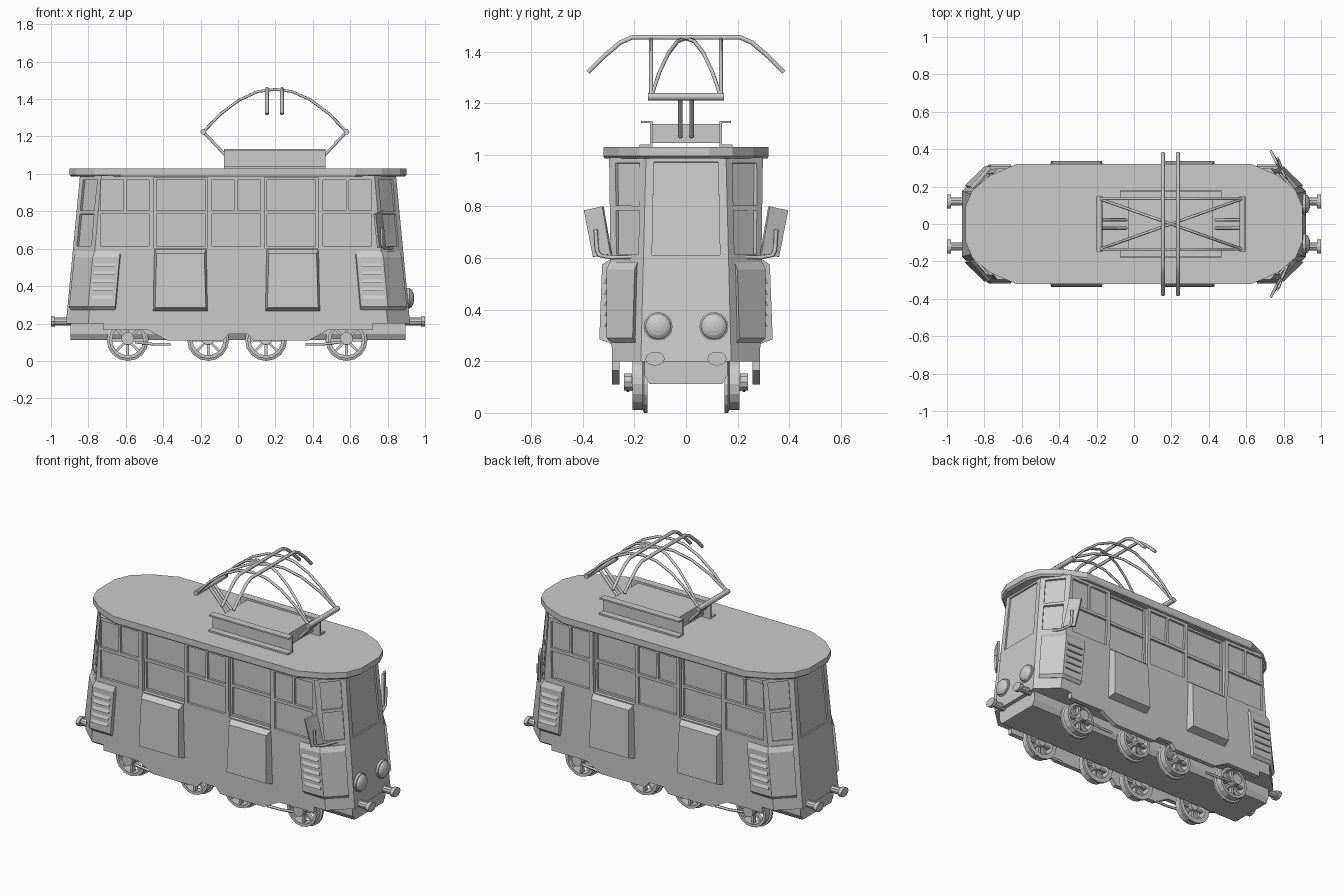
import bpy, bmesh
from math import sin, cos, pi
from mathutils import Vector

if "Cube" in bpy.data.objects:
    bpy.data.objects.remove(bpy.data.objects["Cube"])

SIGNS = [(sx, sy) for sx in (1, -1) for sy in (1, -1)]


def mesh(name, verts, faces):
    me = bpy.data.meshes.new(name)
    me.from_pydata([tuple(v) for v in verts], [], faces)
    bm = bmesh.new()
    bm.from_mesh(me)
    bmesh.ops.recalc_face_normals(bm, faces=bm.faces)
    bm.to_mesh(me)
    bm.free()
    ob = bpy.data.objects.new(name, me)
    bpy.context.collection.objects.link(ob)
    return ob


def loft(name, rings, close=False):
    """Skin equal-length rings; cap both ends or close into a loop."""
    n, m = len(rings[0]), len(rings)
    verts = [v for r in rings for v in r]
    faces = []
    for i in range(m if close else m - 1):
        a, b = i * n, (i + 1) % m * n
        faces += [(a + j, a + (j + 1) % n, b + (j + 1) % n, b + j) for j in range(n)]
    if not close:
        faces += [tuple(range(n)), tuple(range((m - 1) * n, m * n))]
    return mesh(name, verts, faces)


def box(name, x0, x1, y0, y1, z0, z1):
    return loft(name, [[(x0, y0, z), (x1, y0, z), (x1, y1, z), (x0, y1, z)] for z in (z0, z1)])


def lathe(name, prof, origin, axis, n=16, close=True, squash=(1, 1)):
    """Revolve (radius, distance) points about the x or y axis."""
    ox, oy, oz = origin
    rings = []
    for r, d in prof:
        ring = []
        for i in range(n):
            p, q = r * cos(2 * pi * i / n) * squash[0], r * sin(2 * pi * i / n) * squash[1]
            ring.append((ox + d, oy + p, oz + q) if axis == 'x' else (ox + p, oy + d, oz + q))
        rings.append(ring)
    return loft(name, rings, close)


def tube(name, pts, r):
    cu = bpy.data.curves.new(name, 'CURVE')
    cu.dimensions = '3D'
    cu.bevel_depth, cu.bevel_resolution, cu.use_fill_caps = r, 1, True
    sp = cu.splines.new('POLY')
    sp.points.add(len(pts) - 1)
    for p, c in zip(sp.points, pts):
        p.co = (*c, 1)
    ob = bpy.data.objects.new(name, cu)
    bpy.context.collection.objects.link(ob)
    bpy.ops.object.select_all(action='DESELECT')
    bpy.context.view_layer.objects.active = ob
    ob.select_set(True)
    bpy.ops.object.convert(target='MESH')


def dims(z):
    """Body plan at height z: end x, end half width, corner x, side y."""
    t = (z - .2) / .79
    return .92 - .075 * t, .175 - .02 * t, .80 - .07 * t, .287 + .011 * t


def body_ring(z):
    e, a, c, s = dims(z)
    q = [(e, a), (c, s), (-c, s), (-e, a)]
    return [(x, y, z) for x, y in q] + [(x, -y, z) for x, y in reversed(q)]


# Body shell
body = loft("body", [body_ring(.2), body_ring(.99)])


def cut_block(quad, u0, u1, v0, v1, depth, cv, cf):
    """Add a cutter block standing on part of a wall given by four corners."""
    a, b, c, d = [Vector(p) for p in quad]
    nrm = (b - a).cross(d - a).normalized()
    if nrm.dot(Vector((a.x + b.x if abs(nrm.x) > .3 else 0, a.y + b.y, 0))) < 0:
        nrm = -nrm
    k = len(cv)
    for off in (-depth, .03):
        for u, v in ((u0, v0), (u1, v0), (u1, v1), (u0, v1)):
            cv.append(a.lerp(b, u).lerp(d.lerp(c, u), v) + nrm * off)
    cf.extend(tuple(k + i for i in f) for f in ((0, 1, 2, 3), (4, 5, 6, 7), (0, 1, 5, 4),
                                               (1, 2, 6, 5), (2, 3, 7, 6), (3, 0, 4, 7)))


def carve(blocks):
    """Cut a list of non-overlapping recesses out of the body."""
    cv, cf = [], []
    for b in blocks:
        cut_block(*b, cv, cf)
    cutter = mesh("window_cutter", cv, cf)
    cutter.hide_render = True
    mod = body.modifiers.new("windows", 'BOOLEAN')
    mod.operation, mod.solver, mod.object = 'DIFFERENCE', 'EXACT', cutter
    bpy.context.view_layer.objects.active = body
    bpy.ops.object.modifier_apply(modifier="windows")
    bpy.data.objects.remove(cutter)


def vz(z):
    return (z - .2) / .79


# Window recesses: deep door bays first, then all panes
LOW, UP = (vz(.615), vz(.785)), (vz(.803), vz(.968))
bays, panes = [], []
for sy in (1, -1):
    s0, s1 = sy * .287, sy * .298
    side = [(-1, s0, .2), (1, s0, .2), (1, s1, .99), (-1, s1, .99)]
    for x0, x1, split in ((-.735, -.475, 1), (-.435, -.175, 0), (-.14, .12, 1), (.155, .415, 0), (.455, .715, 1)):
        m, dep = (x0 + x1) / 2, .014 if split else .034
        if not split:
            bays.append((side, (x0 + .987) / 2, (x1 + 1.013) / 2, vz(.603), vz(.98), .02))
        panes.append((side, (x0 + 1) / 2, (x1 + 1) / 2, *LOW, dep))
        for p, q in ((x0, m - .008), (m + .008, x1)) if split else ((x0, x1),):
            panes.append((side, (p + 1) / 2, (q + 1) / 2, *UP, dep))
(e0, a0, c0, s0), (e1, a1, c1, s1) = dims(.2), dims(.99)
for sx, sy in SIGNS:
    corner = [(sx * x, sy * y, z) for x, y, z in ((e0, a0, .2), (c0, s0, .2), (c1, s1, .99), (e1, a1, .99))]
    panes += [(corner, .17, .83, *v, .014) for v in (LOW, UP)]
for sx in (1, -1):
    end = [(sx * e0, -a0, .2), (sx * e0, a0, .2), (sx * e1, a1, .99), (sx * e1, -a1, .99)]
    panes.append((end, .1, .9, vz(.612), vz(.972), .01))
carve(bays)
carve(panes)

# Roof slab with rounded ends
rq = [(.902, .09), (.865, .18), (.77, .26), (.63, .32)]
rq = rq + [(-x, y) for x, y in reversed(rq)]
rq = rq + [(x, -y) for x, y in reversed(rq)]
loft("roof", [[(x * k, y * k, z) for x, y in rq] for z, k in ((.985, .985), (.995, 1), (1.03, 1))])

# Underframe and side skirts
loft("underframe", [[(x, -.16, .21), (x, -.16, .145), (x, -.14, .112), (x, .14, .112), (x, .16, .145), (x, .16, .21)]
                    for x in (-.895, .895)])
half = [(.05, .145), (.08, .11), (.38, .11), (.48, .165), (.72, .165), (.72, .2)]
prof = half + [(-x, z) for x, z in reversed(half)]
for sy in (1, -1):
    loft("side_skirt", [[(x, sy * y, z) for x, z in prof] for y in (.258, .287)])

# Wheels with spokes, axle boxes, connecting rods
for sy in (1, -1):
    for wx in (-.59, -.16, .15, .58):
        o = (wx, 0, .112)
        lathe("wheel_rim", [(.083, sy * .15), (.112, sy * .15), (.112, sy * .163), (.1, sy * .168),
                            (.1, sy * .207), (.083, sy * .207)], o, 'y')
        lathe("wheel_hub", [(.028, sy * .15), (.028, sy * .215)], o, 'y', 12, False)
        for i in range(8):
            t = 2 * pi * i / 8
            d, p = Vector((cos(t), 0, sin(t))), Vector((-sin(t), 0, cos(t))) * .007
            rings = []
            for r in (.02, .088):
                c = Vector(o) + d * r
                rings.append([c + p * k + Vector((0, sy * y, 0)) for k, y in ((-1, .17), (1, .17), (1, .195), (-1, .195))])
            loft("wheel_spoke", rings)
        lathe("axle_box", [(.035, sy * .21), (.035, sy * .24)], (wx, 0, .12), 'y', 10, False)
    for s in (1, -1):
        tube("brake_rod", [(s * .55, sy * .225, .1), (s * .44, sy * .225, .088), (s * .36, sy * .225, .088)], .008)

# Side door panels
for sy in (1, -1):
    for x0, x1 in ((-.455, -.16), (.145, .44)):
        loft("door_panel", [[(x0, sy * .28, .265), (x1, sy * .28, .265), (x1 - .005, sy * .28, .605), (x0 + .005, sy * .28, .605)],
                            [(x0 + .012, sy * .336, .285), (x1 - .012, sy * .336, .285),
                             (x1 - .02, sy * .325, .575), (x0 + .02, sy * .325, .575)]])

# Corner grille boxes with slats
for sx, sy in SIGNS:
    rings = []
    for z, d in ((.272, .003), (.29, .019), (.555, .017), (.585, .003)):
        e, a, c, s = dims(z)
        plan = [(c - .145, s - .02), (c - .135, s + d), (c + d * .5, s + d),
                (e - .022 + d * .7, a + .021 + d * .7), (e - .05, a + .01)]
        rings.append([(sx * x, sy * y, z) for x, y in plan])
    loft("grille_box", rings)
    for i in range(5):
        z = .345 + i * .042
        e, a, c, s = dims(z)
        y = s + .017
        prof = [(y - .01, z - .012), (y + .01, z - .012), (y - .003, z + .016)]
        loft("grille_slat", [[(sx * x, sy * yy, zz) for yy, zz in prof] for x in (c - .115, c - .005)])

# Buffers at both ends
for sx, sy in SIGNS:
    lathe("buffer_shaft", [(.022, sx * .85), (.022, sx * .982)], (0, sy * .12, .21), 'x', 10, False)
    lathe("buffer_plate", [(.03, sx * .978), (.03, sx)], (0, sy * .12, .21), 'x', 12, False, (1.25, .9))

# Headlights and mirrors at the driving end
for sy in (1, -1):
    dome = [(.056, .88), (.056, .918), (.05, .92)] + [(.05 * cos(t), .92 + .022 * sin(t)) for t in (.4, .8, 1.2, 1.5)]
    lathe("headlight", dome, (0, sy * .108, .335), 'x', 16, False)
    tube("mirror_arm", [(.84, sy * .18, .605), (.79, sy * .29, .602), (.775, sy * .335, .61),
                        (.768, sy * .345, .63), (.768, sy * .35, .71)], .008)
    plate = [(.785, .29, .615), (.75, .358, .605), (.73, .393, .785), (.765, .322, .8)]
    loft("mirror", [[(x + k, sy * (y + k / 2), z) for x, y, z in plate] for k in (-.006, .006)])

# Pantograph base: two lipped rails around a raised deck
for sy in (1, -1):
    zp = [(.18, 1.03), (.18, 1.04), (.14, 1.04), (.14, 1.123), (.175, 1.123), (.175, 1.132), (.13, 1.132), (.13, 1.03)]
    loft("base_rail", [[(x, sy * y, z) for y, z in zp] for x in (-.075, .468)])
box("base_deck", -.03, .42, -.132, .132, 1.045, 1.12)

# Pantograph arms, hinge tubes and collector bows
XA, XB = -.185, .58
arc = [(0, 1.225), (.12, 1.32), (.25, 1.395), (.38, 1.44), (.5, 1.452), (.62, 1.44), (.75, 1.395), (.88, 1.32), (1, 1.225)]
for x, xf in ((XA, -.04), (XB, .435)):
    tube("hinge_tube", [(x, -.148, 1.225), (x, .148, 1.225)], .016)
    for sy in (1, -1):
        tube("lower_arm", [(xf, sy * .022, 1.07), (x, sy * .022, 1.225)], .009)
for sy in (1, -1):
    tube("upper_arm", [(XA + (XB - XA) * t, sy * .135, z) for t, z in arc], .008)
    tube("diagonal_arm", [(XA + (XB - XA) * t, sy * .135 * (1 - 2 * t), z) for t, z in arc], .008)
bow = [(.38, 1.32), (.32, 1.38), (.255, 1.435), (.21, 1.455)]
for x in (.155, .235):
    tube("collector_bow", [(x, -y, z) for y, z in bow] + [(x, y, z) for y, z in reversed(bow)], .01)
